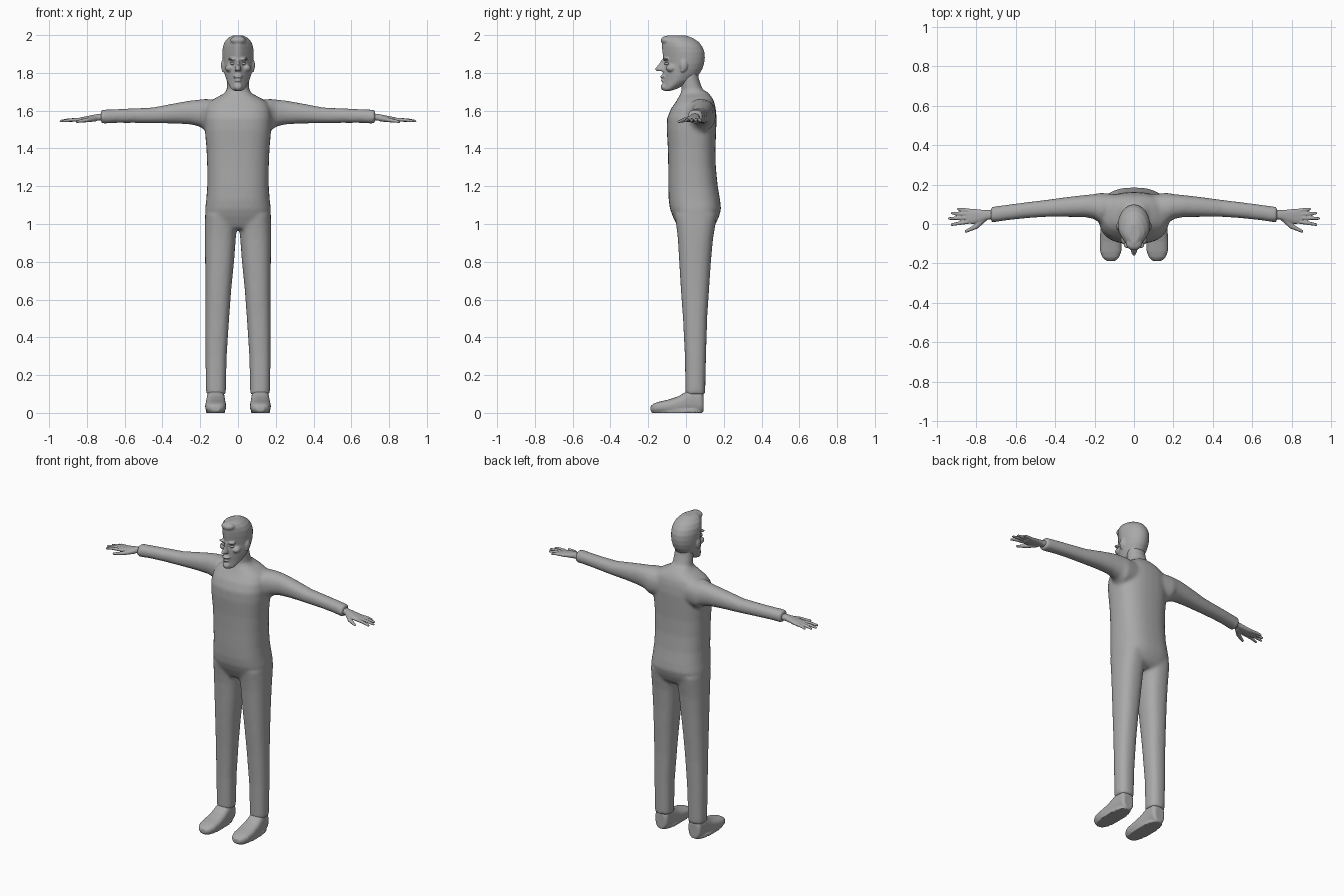
import bpy, bmesh, math
from mathutils import Vector

grey = bpy.data.materials.new("plain grey")
grey.diffuse_color = (0.4, 0.4, 0.4, 1)


def loft(bm, rings, axis="z", p=2.0, egg=0.0, n=32, side=1):
    """Closed tube through rings (pos, lo_a, hi_a, lo_b, hi_b); egg narrows the -b end."""
    loops = []
    for pos, a0, a1, b0, b1 in rings:
        loop = []
        for i in range(n):
            t = math.tau * i / n
            c, s = math.cos(t), math.sin(t)
            u = math.copysign(abs(c) ** (2 / p), c)
            v = math.copysign(abs(s) ** (2 / p), s)
            u *= 1 - egg * max(0, -v) ** 1.5
            a, b = (a0 + a1) / 2 + u * (a1 - a0) / 2, (b0 + b1) / 2 + v * (b1 - b0) / 2
            co = {"z": (a, b, pos), "x": (pos, a, b), "y": (a, pos, b)}[axis]
            loop.append(bm.verts.new((co[0] * side, co[1], co[2])))
        loops.append(loop)
    faces = [bm.faces.new((l0[i], l0[(i + 1) % n], l1[(i + 1) % n], l1[i]))
             for l0, l1 in zip(loops, loops[1:]) for i in range(n)]
    faces += [bm.faces.new(loops[0][::-1]), bm.faces.new(loops[-1])]
    bmesh.ops.recalc_face_normals(bm, faces=faces)


def ball(bm, loc, size):
    vs = bmesh.ops.create_uvsphere(bm, u_segments=20, v_segments=12, radius=1)["verts"]
    for v in vs:
        v.co = Vector(loc) + Vector(c * s for c, s in zip(v.co, size))


def limb(bm, pts, radii, side=1):
    """Chain of round segments, used for fingers."""
    pts = [Vector((x * side, y, z)) for x, y, z in pts]
    for a, b, r0, r1 in zip(pts, pts[1:], radii, radii[1:]):
        for k in range(9):
            r = r0 + (r1 - r0) * k / 8
            ball(bm, a.lerp(b, k / 8), (r, r, r * 0.9))


def finish(name, bm, voxel=0.0, smooth=0):
    me = bpy.data.meshes.new(name)
    bm.to_mesh(me)
    bm.free()
    me.materials.append(grey)
    me.shade_smooth()
    ob = bpy.data.objects.new(name, me)
    bpy.context.collection.objects.link(ob)
    if voxel:
        m = ob.modifiers.new("blend", "REMESH")
        m.mode, m.voxel_size, m.use_smooth_shade = "VOXEL", voxel, True
        s = ob.modifiers.new("soften", "SMOOTH")
        s.factor, s.iterations = 0.5, smooth
    return ob


# Clothed body: torso, neck, sleeves and trousers blended into one skin
bm = bmesh.new()
loft(bm, [(z, -w, w, y0, y1) for z, w, y0, y1 in [
    (0.975, .15, -.035, .13), (1.0, .172, -.05, .157), (1.04, .174, -.07, .175),
    (1.08, .174, -.085, .186), (1.13, .168, -.092, .18), (1.2, .163, -.094, .168),
    (1.3, .163, -.094, .158), (1.4, .167, -.096, .156), (1.5, .176, -.102, .16),
    (1.56, .178, -.1, .162), (1.61, .172, -.08, .158), (1.645, .155, -.055, .15),
    (1.67, .115, -.04, .138), (1.69, .075, -.03, .122), (1.705, .062, -.022, .105)]], p=2.5)
loft(bm, [(1.6, -.07, .07, -.03, .12), (1.68, -.064, .064, -.024, .115),
          (1.72, -.06, .06, -.024, .085), (1.77, -.058, .058, -.03, .068),
          (1.83, -.055, .055, -.03, .06)])
for s in (1, -1):
    loft(bm, [(.08, .035, .15, 1.5, 1.655), (.17, .0, .158, 1.49, 1.662),
              (.2, .025, .152, 1.515, 1.659), (.25, .035, .147, 1.527, 1.654),
              (.33, .036, .138, 1.532, 1.64), (.45, .036, .122, 1.533, 1.617),
              (.55, .029, .11, 1.535, 1.612), (.65, .018, .097, 1.535, 1.608),
              (.7, .01, .09, 1.532, 1.606), (.727, .008, .088, 1.53, 1.605)],
         axis="x", p=2.2, side=s)
    loft(bm, [(.098, .064, .168, -.002, .1), (.12, .064, .17, -.003, .102),
              (.3, .06, .172, -.006, .106), (.5, .047, .172, -.016, .112),
              (.65, .036, .172, -.027, .122), (.8, .021, .174, -.036, .132),
              (.92, .012, .176, -.043, .143), (.98, .006, .176, -.05, .153),
              (1.05, .006, .174, -.06, .165)], p=2.4, side=s)
finish("body", bm, 0.01, 6)

# Head: skull, swept hair, nose, brows, cheeks, beard and ears
bm = bmesh.new()
loft(bm, [(z, -w, w, y0, y1) for z, w, y0, y1 in [
    (1.705, .022, -.118, -.08), (1.715, .036, -.126, -.05), (1.735, .048, -.124, -.01),
    (1.76, .06, -.124, .04), (1.79, .07, -.124, .068), (1.82, .076, -.122, .086),
    (1.85, .08, -.117, .096), (1.88, .082, -.121, .1), (1.91, .083, -.125, .098),
    (1.94, .08, -.128, .086), (1.965, .07, -.129, .066), (1.985, .052, -.122, .035),
    (1.998, .028, -.1, 0)]], egg=0.42)
loft(bm, [(1.81, -.017, .017, -.158, -.1), (1.822, -.017, .017, -.165, -.1),
          (1.845, -.01, .01, -.146, -.1), (1.873, -.008, .008, -.128, -.1)], egg=0.4)  # nose
ball(bm, (0, -.118, 1.78), (.026, .02, .009))                                # moustache
ball(bm, (0, -.12, 1.759), (.018, .015, .006))                               # lower lip
ball(bm, (0, -.114, 1.726), (.024, .02, .02))                                # beard
ball(bm, (0, -.098, 1.972), (.042, .036, .024))                              # front hair
for s in (1, -1):
    ball(bm, (s * .03, -.107, 1.873), (.025, .017, .007))                    # brow
    ball(bm, (s * .046, -.078, 1.825), (.022, .028, .02))                    # cheekbone
    ball(bm, (s * .08, -.012, 1.84), (.01, .02, .03))                        # ear
    ball(bm, (s * .079, -.018, 1.815), (.007, .011, .012))                   # ear lobe
finish("head", bm, 0.005, 3)

for s, label in ((1, "left"), (-1, "right")):
    # Eye
    bm = bmesh.new()
    ball(bm, (s * .03, -.102, 1.849), (.012, .012, .007))
    finish(label + "_eye", bm)

    # Hand: wrist and palm, four fingers and a thumb
    bm = bmesh.new()
    loft(bm, [(.7, .026, .074, 1.547, 1.587), (.745, .022, .07, 1.547, 1.582),
              (.78, .01, .073, 1.544, 1.575), (.82, .0, .078, 1.54, 1.567),
              (.852, .002, .076, 1.54, 1.56)], axis="x", p=2.4, side=s)
    for x0, y0, x1, y1 in [(.845, .01, .932, -.003), (.85, .031, .945, .028),
                           (.848, .05, .93, .055), (.835, .068, .9, .076)]:
        limb(bm, [(x0, y0, 1.552), ((x0 + x1) / 2, (y0 + y1) / 2, 1.551),
                  (x1 - .008, y1, 1.545)], [.0105, .0095, .0075], s)
    limb(bm, [(.76, .03, 1.558), (.8, -.012, 1.55), (.852, -.037, 1.542)],
         [.018, .013, .008], s)
    finish(label + "_hand", bm, 0.004, 2)

    # Shoe: rounded upper over a flat sole
    bm = bmesh.new()
    loft(bm, [(.092, .085, .15, .005, .1), (.08, .073, .16, 0, .13), (.03, .07, .165, 0, .13),
              (.0, .068, .168, 0, .112), (-.04, .065, .171, 0, .088),
              (-.09, .062, .174, 0, .071), (-.14, .064, .172, 0, .06),
              (-.17, .076, .16, .002, .05), (-.187, .095, .14, .008, .036)],
         axis="y", p=2.6, side=s)
    loft(bm, [(z, .068, .17, -.18, .088) for z in (0, .016)], p=2.6, side=s)
    finish(label + "_shoe", bm, 0.006, 2)
